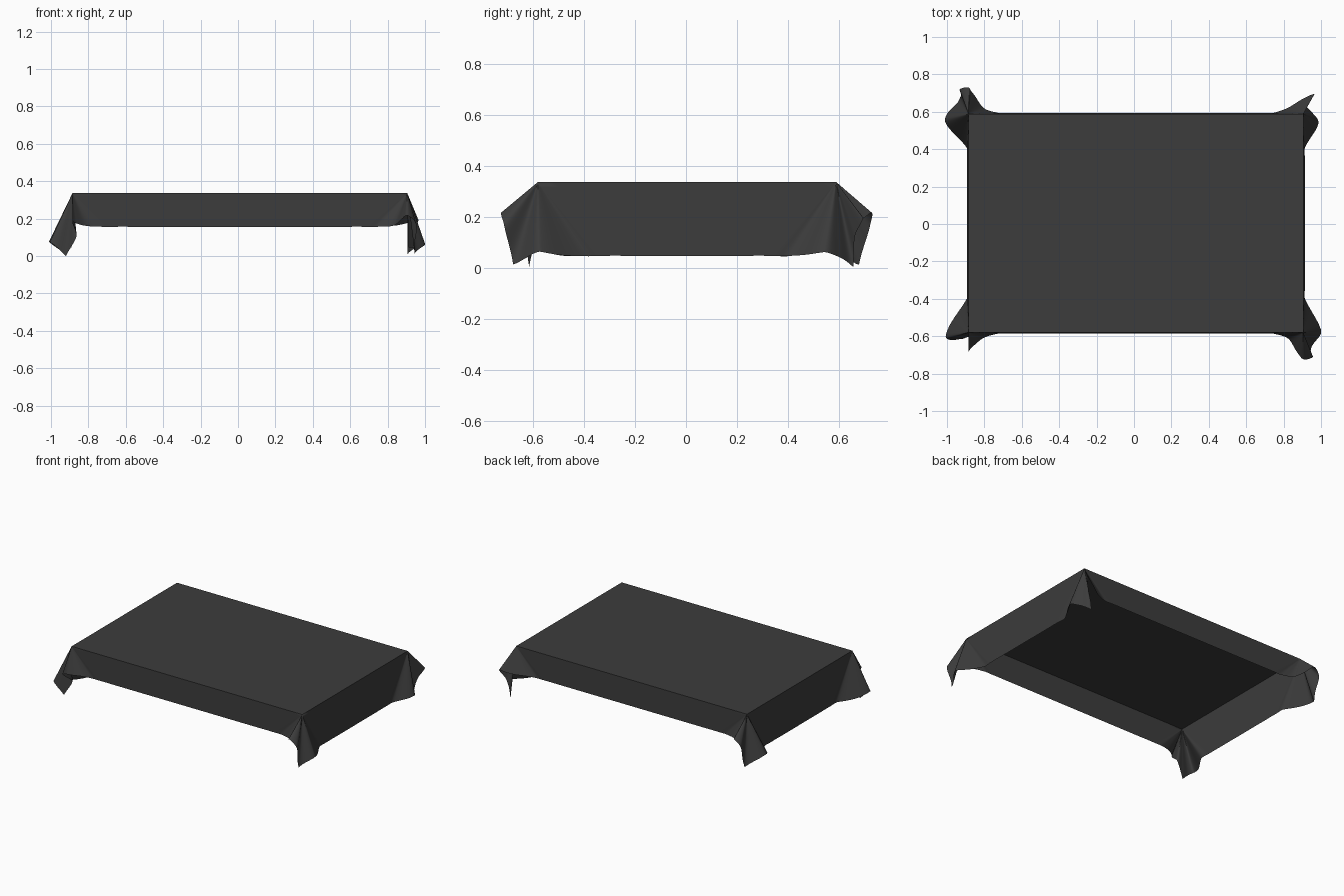
import bpy, bmesh, math
from mathutils import Vector

if "Cube" in bpy.data.objects:
    bpy.data.objects.remove(bpy.data.objects["Cube"])

ZT = 0.345                      # height of the flat top
X0, X1, Y0, Y1 = -0.885, 0.905, -0.58, 0.588
SX, SY = 0.29, 0.18             # cloth overhang past the x and y edges
A0, A1 = -50, 150               # angular range of each draped corner
NR, NA = 14, 100                # radial / angular steps
FLARE = 0.03

bm = bmesh.new()


def radius(a):
    """Distance from top corner to cloth edge at cloth angle a (degrees)."""
    c, s = math.cos(math.radians(a)), math.sin(math.radians(a))
    return min(SX / c if c > 1e-6 else 9, SY / s if s > 1e-6 else 9)


def flat_dir(a):
    """Direction of the cloth where it lies in one of the side skirts."""
    c, s = math.cos(math.radians(a)), math.sin(math.radians(a))
    return Vector((FLARE * c, s, -c)) if a < 45 else Vector((c, FLARE * s, -s))


def interp(keys, a):
    """Smooth spline through (angle, direction) keys."""
    for i in range(len(keys) - 1):
        if a <= keys[i + 1][0] + 1e-6:
            break
    (a0, p0), (a1, p1) = keys[i], keys[i + 1]
    q0, q1 = keys[max(i - 1, 0)], keys[min(i + 2, len(keys) - 1)]
    h = a1 - a0
    m0 = (p1 - q0[1]) / (a1 - q0[0]) * h
    m1 = (q1[1] - p0) / (q1[0] - a0) * h
    t = (a - a0) / h
    return ((2*t**3 - 3*t*t + 1) * p0 + (t**3 - 2*t*t + t) * m0
            + (3*t*t - 2*t**3) * p1 + (t**3 - t*t) * m1)


def grid(rows):
    vs = [[bm.verts.new(p) for p in r] for r in rows]
    for r, s in zip(vs, vs[1:]):
        for i in range(len(r) - 1):
            bm.faces.new((r[i], r[i + 1], s[i + 1], s[i]))


def corner(cx, cy, folds):
    """Conical corner drape; folds are (angle, out x, out y, z)."""
    sx, sy = math.copysign(1, cx), math.copysign(1, cy)
    keys = [(a, flat_dir(a)) for a in (A0, -40, -32)]
    keys += [(f[0], Vector(f[1:]).normalized()) for f in folds]
    keys += [(a, flat_dir(a)) for a in (132, 140, A1)]
    rows = []
    for j in range(NA + 1):
        a = A0 + (A1 - A0) * j / NA
        d = interp(keys, a)
        if -32 < a < 132:
            d.normalize()
        d = Vector((d.x * sx, d.y * sy, d.z)) * radius(a)
        rows.append([Vector((cx, cy, ZT)) + d * i / NR for i in range(NR + 1)])
    grid(rows)


# Draped corners: broad flaps on one diagonal, tighter tucks on the other
corner(X0, Y1, [(-8, .12, -.05, -.26), (8, .115, .0, -.27), (32, .045, .09, -.325),
                (55, .045, .135, -.17), (75, .0, .145, -.125), (92, -.02, .12, -.14),
                (112, -.075, .035, -.17)])
corner(X1, Y0, [(-8, .09, -.03, -.28), (8, .095, .01, -.285), (32, .04, .098, -.325),
                (55, .05, .135, -.17), (75, .0, .15, -.125), (92, -.03, .11, -.14),
                (112, -.075, .035, -.17)])
corner(X1, Y1, [(-12, .075, -.07, -.28), (2, .078, -.03, -.28), (14, .04, .015, -.29),
                (32, .0, .068, -.333), (55, .03, .075, -.2), (75, .06, .11, -.145),
                (90, .0, .08, -.155), (112, -.075, .035, -.17)])
corner(X0, Y0, [(-12, .1, -.03, -.265), (2, .12, .025, -.26), (15, .09, .04, -.28),
                (32, .035, .035, -.335), (52, -.022, .025, -.23), (75, .0, .1, -.155),
                (92, -.02, .08, -.165), (112, -.075, .03, -.17)])

# Straight side skirts between the corners
NS = 20
for x, sg in ((X0, -1), (X1, 1)):
    d = flat_dir(A0) * radius(A0)
    rows = []
    for i in range(NR + 1):
        k = i / NR
        ya, yb = Y0 - d.y * k, Y1 + d.y * k
        rows.append([(x + sg * d.x * k, ya + (yb - ya) * j / NS, ZT + d.z * k)
                     for j in range(NS + 1)])
    grid(rows)
for y, sg in ((Y0, -1), (Y1, 1)):
    d = flat_dir(A1) * radius(A1)
    rows = []
    for i in range(NR + 1):
        k = i / NR
        xa, xb = X0 - d.x * k, X1 + d.x * k
        rows.append([(xa + (xb - xa) * j / NS, y + sg * d.y * k, ZT + d.z * k)
                     for j in range(NS + 1)])
    grid(rows)

# Flat top
grid([[(X0 + (X1 - X0) * i / NS, Y0 + (Y1 - Y0) * j / NS, ZT) for i in range(NS + 1)]
      for j in range(NS + 1)])

bmesh.ops.remove_doubles(bm, verts=bm.verts, dist=0.0005)
bmesh.ops.dissolve_degenerate(bm, edges=bm.edges, dist=0.0001)
bmesh.ops.recalc_face_normals(bm, faces=bm.faces)
# Rest the lowest tip on the ground
low = min(v.co.z for v in bm.verts)
for v in bm.verts:
    v.co.z -= low
# Outward-facing top
top = max(bm.faces, key=lambda f: f.calc_center_median().z)
if top.normal.z < 0:
    bmesh.ops.reverse_faces(bm, faces=bm.faces)

me = bpy.data.meshes.new("tablecloth")
bm.to_mesh(me)
bm.free()
cloth = bpy.data.objects.new("tablecloth", me)
bpy.context.collection.objects.link(cloth)

mat = bpy.data.materials.new("dark_fabric")
mat.diffuse_color = (0.045, 0.045, 0.045, 1)
mat.use_nodes = True
mat.node_tree.nodes["Principled BSDF"].inputs["Base Color"].default_value = mat.diffuse_color
me.materials.append(mat)

bpy.context.view_layer.objects.active = cloth
cloth.select_set(True)
bpy.ops.object.shade_smooth_by_angle(angle=math.radians(50))
